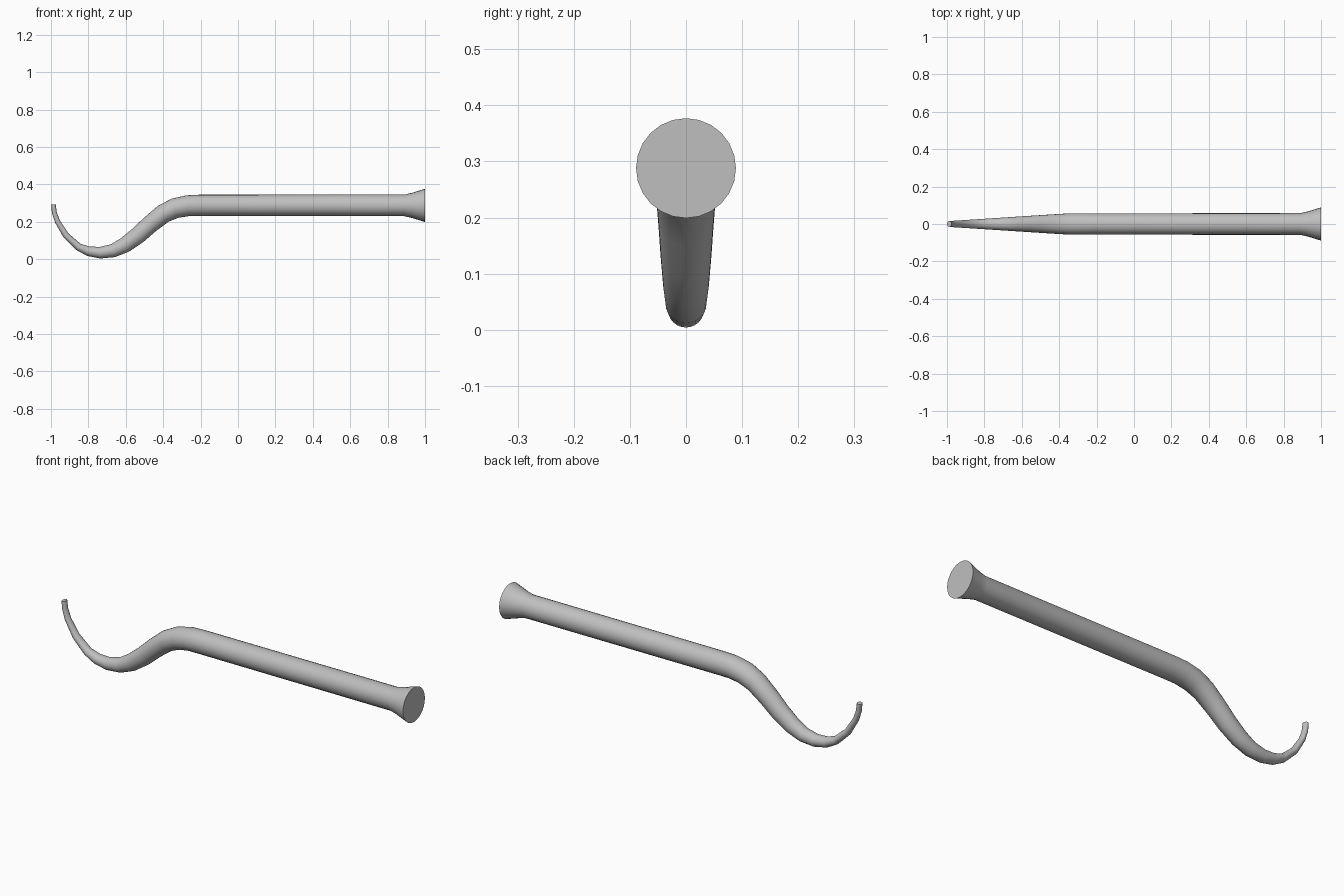
import bpy, bmesh, math
from mathutils import Vector

cube = bpy.data.objects.get("Cube")
if cube:
    bpy.data.objects.remove(cube, do_unlink=True)

steel = bpy.data.materials.new("grey steel")
steel.use_nodes = True
steel.diffuse_color = (0.52, 0.52, 0.52, 1)
steel.node_tree.nodes["Principled BSDF"].inputs["Base Color"].default_value = steel.diffuse_color

SIDES = 24


def width(x):
    """Sideways half width: tapers towards the hook tip."""
    return 0.057 - 0.042 * max(0, -0.35 - x) / 0.65


def sweep(name, stations):
    """Loft elliptical rings along (x, z, half thickness, half width) stations."""
    bm = bmesh.new()
    rings = []
    points = [Vector((x, 0, z)) for x, z, _, _ in stations]
    for i, (_, _, thick, wide) in enumerate(stations):
        tangent = points[min(i + 1, len(points) - 1)] - points[max(i - 1, 0)]
        normal = tangent.cross(Vector((0, 1, 0))).normalized()
        ring = []
        for k in range(SIDES):
            a = math.tau * k / SIDES
            offset = normal * thick * math.sin(a) + Vector((0, wide * math.cos(a), 0))
            ring.append(bm.verts.new(points[i] + offset))
        rings.append(ring)
    for a, b in zip(rings, rings[1:]):
        for k in range(SIDES):
            n = (k + 1) % SIDES
            bm.faces.new((a[k], a[n], b[n], b[k]))
    bm.faces.new(rings[0])
    bm.faces.new(rings[-1])
    bmesh.ops.recalc_face_normals(bm, faces=bm.faces)
    mesh = bpy.data.meshes.new(name)
    bm.to_mesh(mesh)
    bm.free()
    mesh.materials.append(steel)
    obj = bpy.data.objects.new(name, mesh)
    bpy.context.collection.objects.link(obj)
    bpy.ops.object.select_all(action="DESELECT")
    obj.select_set(True)
    bpy.context.view_layer.objects.active = obj
    bpy.ops.object.shade_smooth_by_angle(angle=math.radians(35))
    return obj


# Straight handle with a flared butt end
handle = [(1, 0.288, 0.089, 0.089), (0.93, 0.288, 0.067, 0.067),
          (0.89, 0.288, 0.058, 0.058), (-0.21, 0.288, 0.057, 0.057)]

# S-bend and tapering hook: x, z, half thickness
bend = [(-0.27, 0.286, 0.056), (-0.337, 0.273, 0.054), (-0.4, 0.243, 0.051),
        (-0.47, 0.187, 0.048), (-0.535, 0.128, 0.046), (-0.604, 0.077, 0.042),
        (-0.668, 0.046, 0.036), (-0.738, 0.035, 0.031), (-0.8, 0.043, 0.026),
        (-0.853, 0.066, 0.02), (-0.92, 0.128, 0.017), (-0.966, 0.203, 0.014),
        (-0.982, 0.25, 0.013), (-0.987, 0.293, 0.012)]

sweep("hooked_bar", handle + [(x, z, t, width(x)) for x, z, t in bend])
